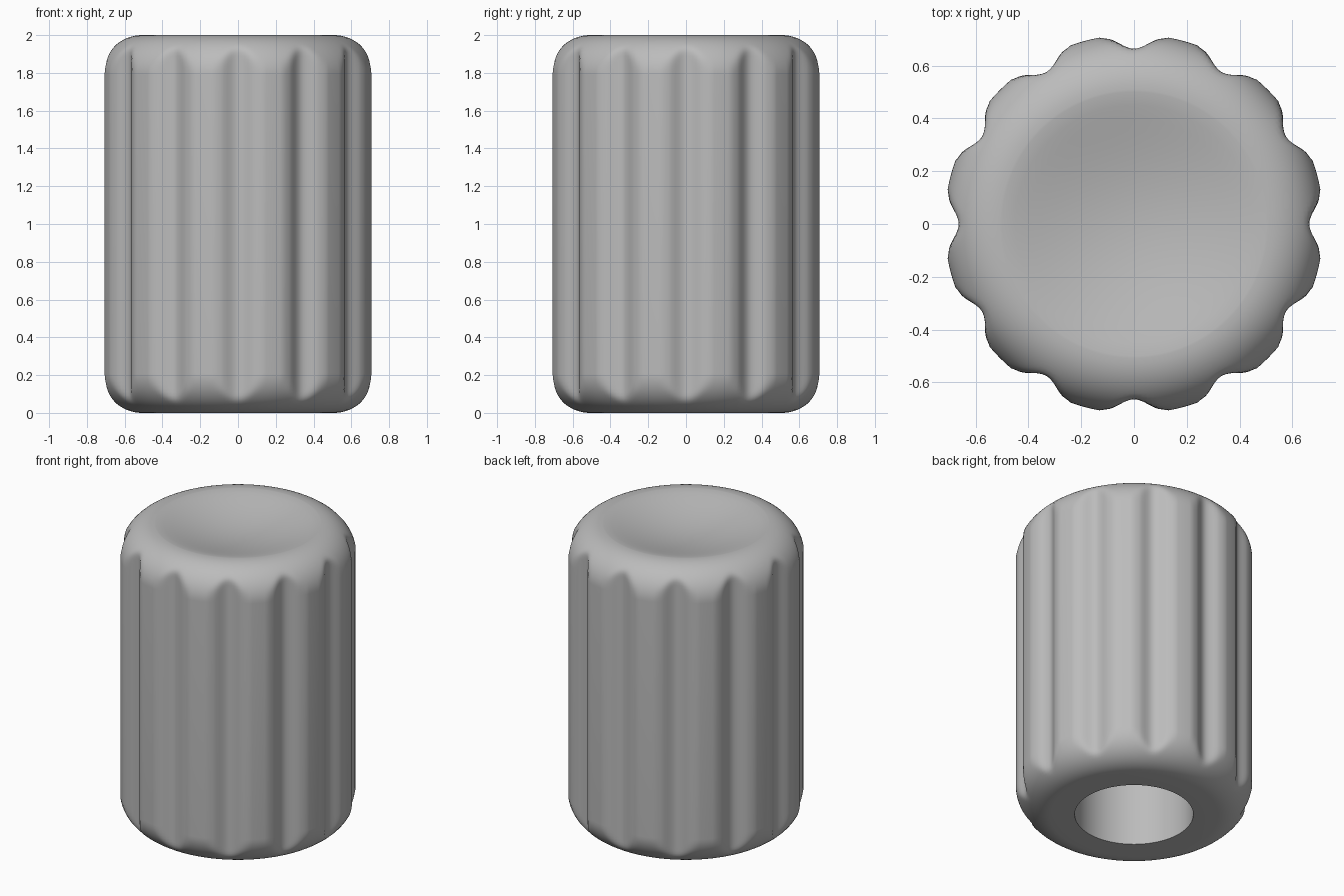
import bpy
import bmesh
from math import sin, cos, pi, radians

if "Cube" in bpy.data.objects:
    bpy.data.objects.remove(bpy.data.objects["Cube"])

HEIGHT = 2.0
RADIUS = 0.718
FILLET = 0.21
FLUTES = 12
FLUTE_DEPTH = 0.054
FLUTE_HALF = radians(10.5)
DISH_RADIUS = 0.5
DISH_DEPTH = 0.08
HOLE_RADIUS = 0.36
HOLE_DEPTH = 1.5
SEGMENTS = FLUTES * 20


def fluted_radius(angle):
    """Outline of the grip: round lobes parted by soft grooves."""
    pitch = 2 * pi / FLUTES
    off = abs((angle + pitch / 2) % pitch - pitch / 2)
    if off >= FLUTE_HALF:
        return RADIUS
    return RADIUS - FLUTE_DEPTH * 0.5 * (1 + cos(pi * off / FLUTE_HALF))


def soft_min(a, b, k=0.02):
    h = max(k - abs(a - b), 0) / k
    return min(a, b) - h * h * k / 4


def side_radius(r, angle):
    """Grooves fade out where the rounded ends fall inside them."""
    groove = fluted_radius(angle)
    return r if groove > RADIUS - 1e-6 else min(r, soft_min(r, groove))


# Profile from the hole's end, round the outside, to the dish centre
core = RADIUS - FILLET
profile = [(HOLE_RADIUS, HOLE_DEPTH), (HOLE_RADIUS, 0)]
arc = [i * pi / 32 for i in range(17)]
profile += [(core + FILLET * sin(a), FILLET - FILLET * cos(a)) for a in arc]
profile += [(core + FILLET * cos(a), HEIGHT - FILLET + FILLET * sin(a)) for a in arc]
for i in range(10):
    t = 1 - i / 10
    profile.append((DISH_RADIUS * t, HEIGHT - DISH_DEPTH * (1 - t * t) ** 1.3))

# Knob body
bm = bmesh.new()
rings = []
for r, z in profile:
    ring = []
    for s in range(SEGMENTS):
        a = 2 * pi * s / SEGMENTS
        q = side_radius(r, a) if r > core else r
        ring.append(bm.verts.new((q * cos(a), q * sin(a), z)))
    rings.append(ring)
for low, high in zip(rings, rings[1:]):
    for s in range(SEGMENTS):
        n = (s + 1) % SEGMENTS
        bm.faces.new((low[s], low[n], high[n], high[s]))

# Closed ends: hole and dish
for ring, z in ((rings[0], HOLE_DEPTH), (rings[-1], HEIGHT - DISH_DEPTH)):
    centre = bm.verts.new((0, 0, z))
    for s in range(SEGMENTS):
        bm.faces.new((ring[s], ring[(s + 1) % SEGMENTS], centre))
bmesh.ops.recalc_face_normals(bm, faces=bm.faces)

mesh = bpy.data.meshes.new("fluted_knob")
bm.to_mesh(mesh)
bm.free()
knob = bpy.data.objects.new("fluted_knob", mesh)
bpy.context.collection.objects.link(knob)

# Plain grey
grey = bpy.data.materials.new("plain grey")
grey.use_nodes = True
colour = (0.5, 0.5, 0.5, 1)
grey.diffuse_color = colour
grey.node_tree.nodes["Principled BSDF"].inputs["Base Color"].default_value = colour
mesh.materials.append(grey)

bpy.context.view_layer.objects.active = knob
knob.select_set(True)
bpy.ops.object.shade_smooth_by_angle(angle=radians(35))
